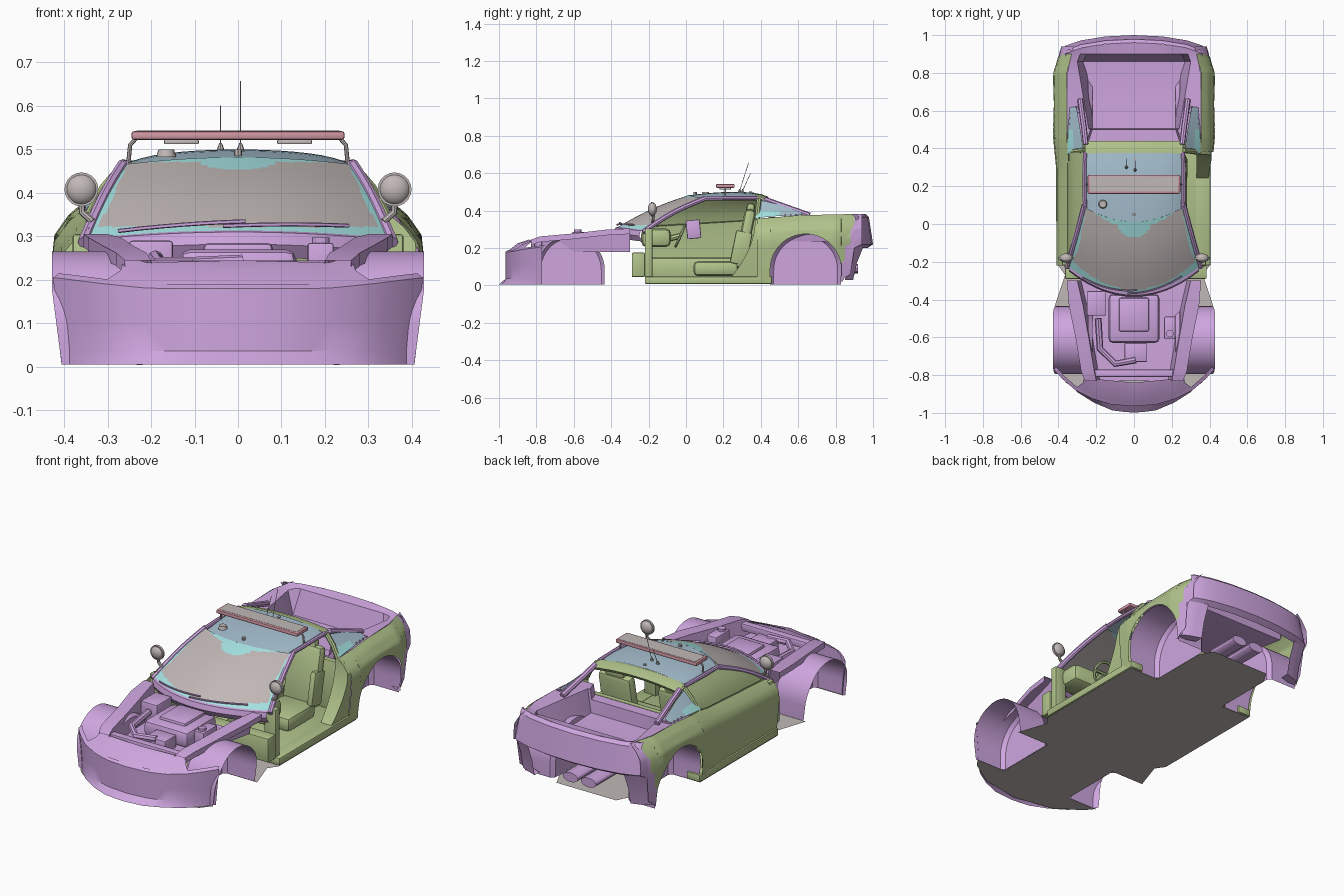
import bpy, bmesh, math
from mathutils import Vector, Matrix, Euler

if "Cube" in bpy.data.objects:
    bpy.data.objects.remove(bpy.data.objects["Cube"])


def material(name, rgb):
    m = bpy.data.materials.new(name)
    m.use_nodes = True
    m.diffuse_color = (*rgb, 1)
    m.node_tree.nodes["Principled BSDF"].inputs["Base Color"].default_value = (*rgb, 1)
    return m


PURPLE = material("purple", (.62, .38, .74))
GREEN = material("green", (.44, .55, .26))
GREY = material("warm grey", (.53, .48, .47))
BLUE = material("pale blue", (.39, .54, .64))
CYAN = material("cyan", (.38, .77, .77))
PINK = material("pink", (.64, .31, .37))
parts = []


def finish(name, bm, mats, rule=None, mirror=False):
    bmesh.ops.recalc_face_normals(bm, faces=bm.faces)
    if rule:
        for f in bm.faces:
            f.material_index = rule(f.calc_center_median())
    me = bpy.data.meshes.new(name)
    bm.to_mesh(me)
    bm.free()
    for m in (mats if isinstance(mats, list) else [mats]):
        me.materials.append(m)
    ob = bpy.data.objects.new(name, me)
    bpy.context.collection.objects.link(ob)
    if mirror:
        ob.modifiers.new("Mirror", 'MIRROR')
    parts.append(ob)


def grid(name, rows, mats, rule=None, mirror=False, caps=False):
    bm = bmesh.new()
    vs = [[bm.verts.new(p) for p in r] for r in rows]
    for a, b in zip(vs, vs[1:]):
        for i in range(len(a) - 1):
            bm.faces.new((a[i], a[i + 1], b[i + 1], b[i]))
    if caps:
        bm.faces.new(vs[0])
        bm.faces.new(vs[-1])
    bmesh.ops.remove_doubles(bm, verts=bm.verts, dist=1e-4)
    finish(name, bm, mats, rule, mirror)


def box(name, centre, size, mat, mirror=False, bevel=.006, tilt=0):
    bm = bmesh.new()
    mx = Matrix.LocRotScale(Vector(centre), Euler((tilt, 0, 0)), Vector(size))
    bmesh.ops.create_cube(bm, size=1, matrix=mx)
    if bevel:
        bmesh.ops.bevel(bm, geom=bm.edges[:], offset=bevel, segments=2, affect='EDGES', profile=.5)
    finish(name, bm, mat, None, mirror)


def ellipsoid(name, centre, radii, mat, mirror=False):
    bm = bmesh.new()
    mx = Matrix.LocRotScale(Vector(centre), Euler((math.pi / 2, 0, 0)), Vector(radii))
    bmesh.ops.create_uvsphere(bm, u_segments=20, v_segments=12, radius=1, matrix=mx)
    finish(name, bm, mat, None, mirror)


def tube(name, pts, r, mat, mirror=False, sides=8, flat=1, r2=None):
    pts = [Vector(p) for p in pts]
    rows = []
    for i, p in enumerate(pts):
        d = pts[min(i + 1, len(pts) - 1)] - pts[max(i - 1, 0)]
        q = d.to_track_quat('Z', 'Y')
        rad = r2 if r2 is not None and i == len(pts) - 1 else r
        rows.append([p + q @ Vector((rad * math.cos(a), rad * flat * math.sin(a), 0))
                     for a in [2 * math.pi * k / sides for k in range(sides + 1)]])
    grid(name, rows, mat, mirror=mirror, caps=True)


def lerp(table, t):
    for (a, u), (b, v) in zip(table, table[1:]):
        if t <= b:
            return u + (v - u) * max(0, (t - a) / (b - a))
    return table[-1][1]


def span(a, b, n):
    return [a + (b - a) * i / n for i in range(n + 1)]


# Body sides: one section swept along the car, cut from below by the wheel arch
SECTION = [(0, .405), (.25, .416), (.65, .428), (.8, .422), (.92, .39), (1, .355)]
WIDTH = [(-.22, .96), (.3, .965), (.45, 1), (.8, 1), (.94, .9)]
BELT = [(-.22, .32), (.3, .35), (.6, .375), (.9, .382)]
REAR_Y, FRONT_Y, AXLE_Z = .64, -.615, .085


def sill_z(y):
    if abs(y - REAR_Y) < .19:
        return AXLE_Z + math.sqrt(.19 ** 2 - (y - REAR_Y) ** 2)
    return lerp([(.83, .012), (.831, .03), (.88, .06), (.9, .2), (.94, .22)], y)


def side(name, ys, sx, mats, rule=None, mirror=False):
    rows = []
    for y in ys:
        top = lerp(BELT, y)
        rows.append([(sx * lerp(SECTION, z / top) * lerp(WIDTH, y), y, z)
                     for z in span(sill_z(y), top, 14)])
    grid(name, rows, mats, rule, mirror)


quarter_y = [.38, .42, .4499] + [REAR_Y - .19 * math.cos(a) for a in span(.01, math.pi - .01, 24)] \
    + [.8301, .85, .88, .9, .94]
side("rear_quarter_panel", quarter_y, 1, [GREEN, PURPLE],
     lambda c: int(c.y > .82 + .28 * (c.z - .06)), True)
side("left_door", span(-.22, .38, 8), -1, GREEN)
grid("left_door_lining", [[(-.36, y, .03), (-.37, y, .2), (-.35, y, lerp(BELT, y))]
                          for y in span(-.22, .38, 6)], GREEN)
grid("left_door_glass", [[(-.345 + .083 * t - .012 * math.sin(math.pi * t),
                           (-.22 + .6 * s) * (1 - t) + (.08 + .31 * s) * t,
                           lerp(BELT, -.22 + .6 * s) * (1 - t) + .468 * t) for t in span(0, 1, 4)]
                         for s in span(0, 1, 6)], GREEN)
box("sill", (.365, .12, .028), (.08, .68, .04), GREEN, True)
box("front_door_jamb", (.345, -.2, .16), (.07, .04, .29), GREEN, True)
# Rear edge of the door opening sweeps forward towards the sill
grid("rear_door_jamb", [[(.33, y, z), (x, y, z), (x, .39, z)] for x, y, z in
                        [(lerp(SECTION, t) * .965, .37 - .15 * (1 - t) ** 2, .02 + .335 * t)
                         for t in span(0, 1, 10)]], GREEN, mirror=True)
box("firewall", (.01, -.255, .11), (.75, .07, .13), GREEN)

# Wheel wells: half drums open below and outward, leaning in at the bottom
for name, cy, r, x0, x1 in (("front_wheel_well", FRONT_Y, .18, .22, .428),
                            ("rear_wheel_well", REAR_Y, .19, .22, .415)):
    arc = [(cy - r, .005)] + [(cy - r * math.cos(a), AXLE_Z + r * math.sin(a))
                              for a in span(0, math.pi, 24)] + [(cy + r, .005)]
    grid(name, [[(x1 - max(0, .18 - z) * .13, y, z) for y, z in arc], [(x0 + .02, *p) for p in arc],
                [(x0, cy + (y - cy) * .9, z * .95) for y, z in arc],
                [(x0, cy, .005) for p in arc]], PURPLE, mirror=True)

# Flat floor with wheel notches
half = [(0, -.97), (.22, -.93), (.36, -.84), (.4, -.79), (.22, -.79), (.22, -.435), (.42, -.435),
        (.365, -.27), (.4, -.22), (.4, .45), (.22, .45), (.22, .78), (.18, .86), (0, .86)]
bm = bmesh.new()
bm.faces.new([bm.verts.new((x, y, .004)) for x, y in half]).normal_update()
bmesh.ops.triangulate(bm, faces=bm.faces[:])
finish("floor_pan", bm, GREY, mirror=True)

# Front bumper with splitter lip
PLAN = [(0, -.985), (.12, -.975), (.22, -.945), (.31, -.90), (.38, -.84), (.425, -.79)]
rows = []
for x in (0, .06, .12, .17, .22, .27, .31, .35, .38, .405, .425):
    y, top = lerp(PLAN, x), lerp([(0, .18), (.2, .18), (.3, .19), (.42, .205)], x)
    lip = .014 - max(0, x - .1) * .1
    rows.append([(x * .955, y - lip, .006), (x * .962, y + .02, .036),
                 (x * .975, y + .02, .1), (x, y + .02, top), (x * .97, y + .035, top + .01)])
grid("front_bumper", rows, PURPLE, mirror=True)
grid("nose_panel", [[(0, -.955, .182), (.2, -.93, .182), (.31, -.87, .195)],
                    [(0, -.9, .225), (.2, -.87, .22), (.27, -.84, .222)],
                    [(0, -.84, .245), (.21, -.82, .24), (.26, -.79, .255)]], PURPLE, mirror=True)

# Engine bay with side rails
rows = []
for y, out, inn, z in ((-.83, .26, .2, .245), (-.78, .28, .21, .262), (-.6, .31, .24, .278),
                       (-.43, .345, .27, .298), (-.3, .355, .3, .305)):
    rows.append([(out, y, z - .03), (out, y, z), (inn, y, z), (inn - .02, y, .18), (0, y, .18)])
grid("engine_bay", rows, PURPLE, mirror=True)
box("engine_block", (0, -.5, .225), (.27, .26, .09), PURPLE, bevel=.025)
box("engine_cover", (0, -.48, .27), (.16, .18, .03), PURPLE, bevel=.012)
box("intake_box", (.01, -.68, .21), (.12, .1, .07), PURPLE)
box("battery_box", (-.2, -.42, .24), (.1, .13, .1), PURPLE)
box("fluid_tank", (.19, -.55, .24), (.06, .12, .09), PURPLE)
tube("fluid_cap", [(.19, -.58, .28), (.19, -.58, .298)], .02, PURPLE, sides=12)
box("radiator_support", (0, -.79, .225), (.42, .04, .04), PURPLE)
tube("intake_hose", [(.01, -.72, .24), (-.1, -.74, .235), (-.18, -.66, .235), (-.19, -.5, .25)], .018, PURPLE)


# Windscreen, cowl and wipers
def screen(u, v):
    lo = Vector((.345 * u, -.365 + .135 * u * u, .312 - .018 * u * u))
    hi = Vector((.257 * u, .012 + .075 * u * u, .482 - .016 * u * u))
    return lo.lerp(hi, v) + Vector((0, -.006, .012)) * math.sin(math.pi * v)


def screen_colour(c):
    u = abs(c.x) / (.345 - .088 * (c.z - .3) / .18)
    return int(c.z > .471 or c.z > .455 + .1 * max(0, u - .2) or c.z < .322 or u > .96)


us = [math.sin(a) for a in span(-math.pi / 2, math.pi / 2, 48)]
grid("windscreen", [[screen(u, v) for u in us] for v in span(0, 1, 48)], [GREY, CYAN], screen_colour)
grid("cowl", [[screen(u, 0) + Vector((0, dy, dz)) for u in us[::2]]
              for dy, dz in ((.02, .006), (-.012, -.002), (-.02, -.03), (.0, -.06))], PURPLE)
for name, u0, u1 in (("right_wiper", -.8, .05), ("left_wiper", -.1, .75)):
    tube(name, [screen(u, .02 + .06 * (u - u0)) + Vector((0, -.012, .008)) for u in span(u0, u1, 6)],
         .005, PURPLE, sides=5)
tube("windscreen_pillar", [screen(1, v) + Vector((.008, .006, -.004)) for v in span(-.02, 1.02, 8)],
     .014, PURPLE, True)

# Roof, roll hoop and rear pillars
grid("roof", [[(.257 * u, (.012 + .075 * u * u) * (1 - v) + .375 * v,
                .482 + .018 * math.sin(math.pi * v * .75) - .02 * u * u - .012 * u ** 6)
               for u in span(-1, 1, 16)] for v in span(0, 1, 8)], BLUE)
tube("roof_rail", [(.26, .085, .464), (.263, .2, .466), (.26, .38, .466)], .011, PURPLE, True)
grid("roof_hoop", [[(.26 * u, y, z - .02 * u * u) for u in span(-1, 1, 12)]
                   for y, z in ((.372, .492), (.4, .489), (.44, .474), (.43, .458), (.37, .465))], GREEN)
tube("middle_pillar", [(.262, .39, .46), (.305, .385, .41), (.338, .38, .35)], .014, GREEN, True)
tube("rear_pillar", [(.255, .42, .46), (.265, .51, .428), (.285, .66, .375)], .015, PURPLE, True)
grid("quarter_window", [[Vector(a).lerp(Vector(b), t) for t in (0, .6, 1)] for a, b in
                        (((.268, .395, .456), (.352, .37, .36)), ((.284, .5, .432), (.35, .5, .372)),
                         ((.305, .62, .39), (.34, .62, .376)))],
     [BLUE, CYAN], lambda c: int(c.z < .395 and c.y < .55), True)

# Rear deck and open luggage well
rows = []
for y, out, rim, bot, z in ((.44, .35, .25, .24, .31), (.5, .355, .23, .22, .31), (.505, .355, .24, .22, .24),
                            (.62, .355, .26, .22, .235), (.8, .352, .29, .25, .235), (.86, .34, .3, .27, .24),
                            (.9, .33, .285, .25, .372)):
    rows.append([(out, y, lerp(BELT, y)), (rim, y, .366), (bot, y, z), (bot / 2, y, z), (0, y, z)])
rows.append([(x, y, .382) for x, y in ((.37, .9), (.28, .932), (.22, .943), (.12, .955), (0, .96))])
grid("luggage_well", rows, PURPLE, mirror=True)
for i in range(4):
    box("side_vent_%d" % (i + 1), (.32, .53 + .03 * i, .374), (.05, .008, .01), PURPLE, True, bevel=0)

# Rear bumper: full width band with lower corners
PLAN_REAR = [(0, 1), (.15, .993), (.28, .972), (.36, .945), (.385, .925)]
LEVELS = [(.382, -.04), (.365, -.022), (.3, -.012), (.22, 0), (.2, -.03)]
LOWER = [(.22, -.015), (.12, -.055), (.03, -.075), (.028, -.12)]
for name, xs, levels in (("rear_bumper", (0, .08, .15, .22, .28, .32, .36, .385), LEVELS),
                         ("rear_bumper_corner", (.29, .33, .36, .39), LOWER)):
    grid(name, [[(x - max(0, x - .28) * max(0, z - .22) * 1.2, lerp(PLAN_REAR, x) + dy, z)
                 for z, dy in levels] for x in xs], PURPLE, mirror=True)
tube("exhaust_tip", [(.055, .74, .09), (.055, .92, .09)], .046, PURPLE, True, sides=16, flat=.55)

# Cabin
box("cabin_floor", (0, .1, .03), (.7, .64, .03), GREEN)
box("centre_tunnel", (0, .1, .09), (.11, .6, .12), GREEN, bevel=.02)
box("rear_bulkhead", (0, .42, .17), (.68, .03, .28), GREEN)
box("dashboard", (0, -.16, .255), (.66, .16, .1), GREEN, bevel=.03)
box("console_screen", (.05, .04, .3), (.07, .075, .1), PURPLE, tilt=.1)
box("seat_cushion", (.18, .16, .09), (.2, .24, .08), GREEN, True, .025)
box("seat_back", (.18, .315, .25), (.2, .06, .32), GREEN, True, .025, -.2)
box("seat_bolster", (.265, .295, .2), (.035, .09, .18), GREEN, True, .012, -.2)
box("headrest", (.18, .345, .41), (.12, .045, .06), GREEN, True, .018, -.2)
wheel = Matrix.Translation((.18, -.03, .265)) @ Matrix.Rotation(1.15, 4, 'X')
ring = [wheel @ Vector((.06 * math.cos(a), .06 * math.sin(a), 0)) for a in span(0, 2 * math.pi, 24)]
tube("steering_wheel", ring, .008, GREEN, sides=6)
tube("steering_column", [(.18, -.13, .24), (.18, -.03, .265)], .016, GREEN)
tube("steering_spokes", [ring[0], ring[12]], .009, GREEN, sides=6)

# Roof light bar
box("light_bar", (0, .21, .532), (.49, .1, .02), PINK, bevel=.006)
box("light_bar_top", (0, .212, .541), (.466, .08, .004), GREY, bevel=0)
box("light_bar_foot", (.13, .21, .517), (.08, .06, .01), GREY, True, .003)
tube("light_bar_strap", [(.235, .21, .525), (.248, .21, .51), (.252, .21, .47)], .005, GREY, True)

# Spotlights on the windscreen pillars
ellipsoid("spotlight", (.36, -.18, .408), (.036, .036, .024), GREY, True)
tube("spotlight_rim", [(.36, -.188, .408), (.36, -.175, .408)], .039, GREY, True, sides=20)
tube("spotlight_arm", [(.36, -.175, .375), (.358, -.175, .355), (.335, -.18, .335)], .008, GREY, True)

# Aerials and roof fittings
for name, x, y, dy, top in (("tall_aerial", .006, .285, .05, .657), ("short_aerial", -.04, .3, .045, .6)):
    tube(name + "_base", [(x, y, .49), (x, y + .003, .515)], .012, GREY, r2=.003)
    tube(name, [(x, y, .5), (x, y + dy, top)], .0016, GREY, sides=5)
tube("roof_beacon", [(-.165, .105, .482), (-.165, .105, .5)], .023, GREY, sides=20, r2=.018)
tube("roof_stud", [(0, .05, .48), (0, .05, .5)], .009, GREY)
tube("rear_roof_stud", [(.006, .345, .485), (.006, .345, .503)], .008, GREY)

# Smooth shading with sharp creases
for ob in parts:
    ob.select_set(True)
bpy.context.view_layer.objects.active = parts[0]
bpy.ops.object.shade_smooth_by_angle(angle=math.radians(30))
